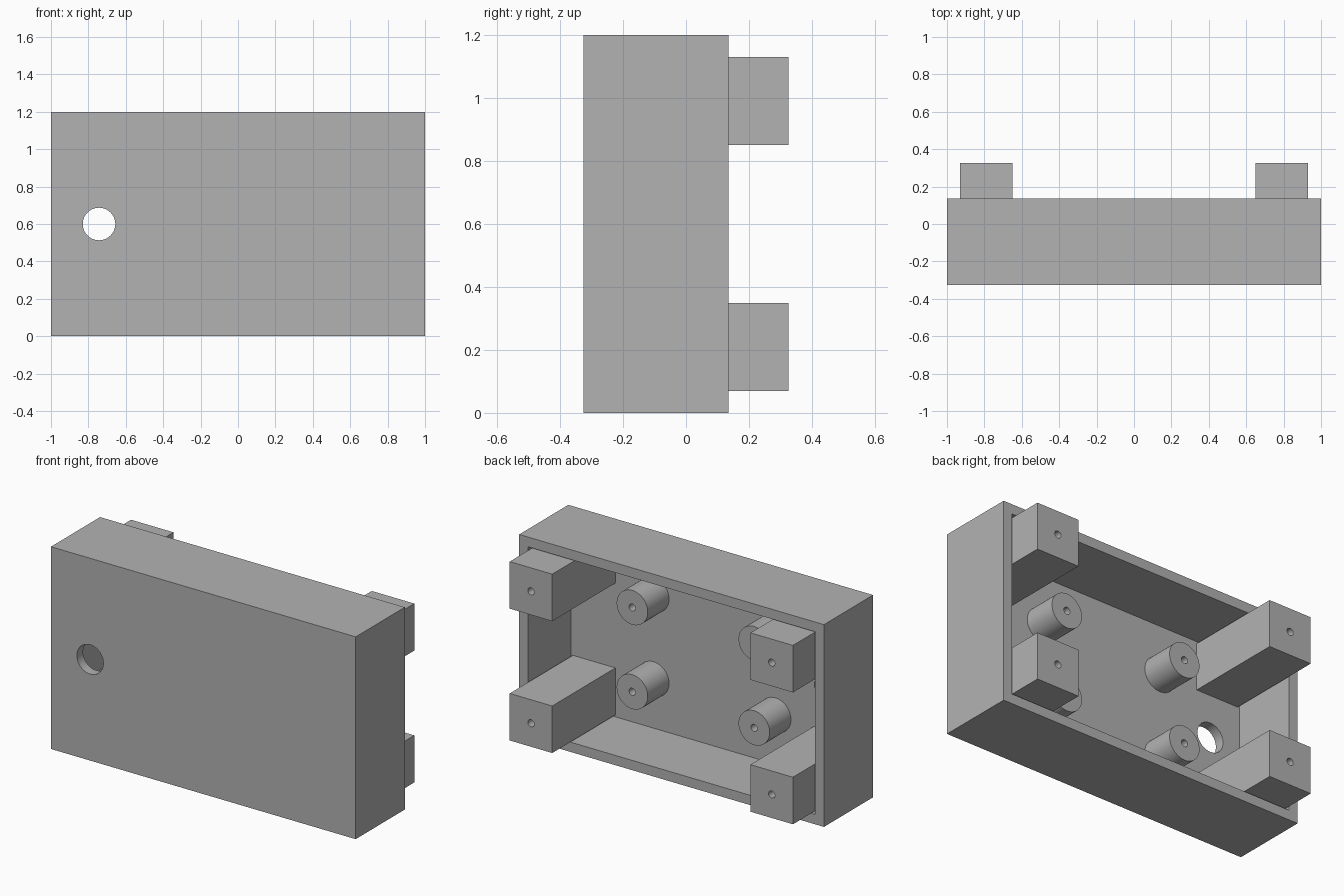
import bpy
import math

default = bpy.data.objects.get("Cube")
if default:
    bpy.data.objects.remove(default, do_unlink=True)

# Overall dimensions
FRONT, RIM, BACK = -0.325, 0.135, 0.325
HEIGHT, WALL = 1.2, 0.058
FLOOR = FRONT + WALL
MID = HEIGHT / 2

grey = bpy.data.materials.new("plain_grey")
grey.use_nodes = True
grey.diffuse_color = (0.448, 0.448, 0.448, 1)
grey.node_tree.nodes["Principled BSDF"].inputs["Base Color"].default_value = grey.diffuse_color


def finish(name):
    obj = bpy.context.object
    obj.name = obj.data.name = name
    bpy.ops.object.transform_apply(location=True, rotation=True, scale=True)
    obj.data.materials.append(grey)
    return obj


def box(name, x, z, width, height, y0, y1):
    bpy.ops.mesh.primitive_cube_add(size=1, location=(x, (y0 + y1) / 2, z))
    bpy.context.object.scale = (width, y1 - y0, height)
    return finish(name)


def rod(name, x, z, radius, y0, y1, sides=48):
    bpy.ops.mesh.primitive_cylinder_add(
        vertices=sides, radius=radius, depth=y1 - y0,
        location=(x, (y0 + y1) / 2, z), rotation=(math.pi / 2, 0, 0))
    return finish(name)


def cut(target, cutter):
    mod = target.modifiers.new("cut", "BOOLEAN")
    mod.operation, mod.solver, mod.object = "DIFFERENCE", "EXACT", cutter
    cutter.hide_render = True
    bpy.ops.object.select_all(action="DESELECT")
    target.select_set(True)
    bpy.context.view_layer.objects.active = target
    bpy.ops.object.modifier_apply(modifier=mod.name)
    bpy.data.objects.remove(cutter, do_unlink=True)
    bpy.ops.object.shade_smooth_by_angle(angle=math.radians(30))


# Open-backed case with a round cable hole in its front
case = box("case_shell", 0, MID, 2, HEIGHT, FRONT, RIM)
cut(case, box("cavity_cutter", 0, MID, 2 - 2 * WALL, HEIGHT - 2 * WALL, FLOOR, RIM + 0.1))
cut(case, rod("cable_hole_cutter", -0.743, MID, 0.087, FRONT - 0.1, FLOOR + 0.1, 64))

# Corner posts and round standoffs, each with a blind screw hole
for side, sx in (("left", 1), ("right", -1)):
    for level, sz in (("upper", 1), ("lower", -1)):
        px, pz = sx * 0.79, MID + sz * 0.391
        post = box(f"{level}_{side}_post", px, pz, 0.279, 0.279, FLOOR, BACK)
        cut(post, rod("screw_cutter", px, pz, 0.021, BACK - 0.25, BACK + 0.1, 24))

        rx, rz, tip = sx * 0.4, MID + sz * 0.25, -0.067
        standoff = rod(f"{level}_{side}_standoff", rx, rz, 0.102, FLOOR, tip)
        cut(standoff, rod("screw_cutter", rx, rz, 0.021, FLOOR + 0.01, tip + 0.1, 24))
